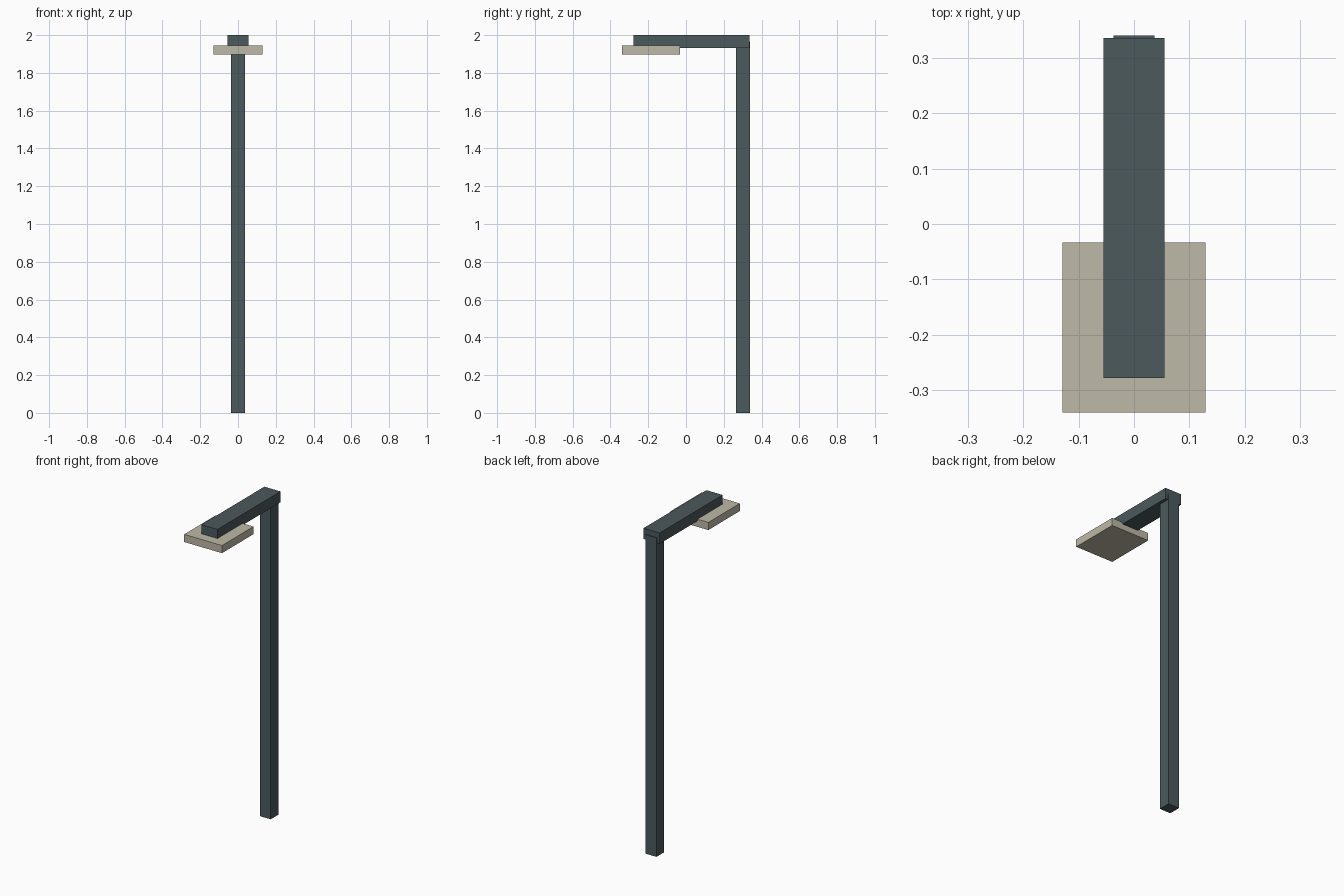
import bpy
import bmesh
from mathutils import Vector

if "Cube" in bpy.data.objects:
    bpy.data.objects.remove(bpy.data.objects["Cube"])


def material(name, color):
    m = bpy.data.materials.new(name)
    m.diffuse_color = (*color, 1)
    m.use_nodes = True
    m.node_tree.nodes["Principled BSDF"].inputs["Base Color"].default_value = m.diffuse_color
    return m


def box(name, lo, hi, mat):
    """Axis-aligned box between two corners."""
    lo, hi = Vector(lo), Vector(hi)
    bm = bmesh.new()
    bmesh.ops.create_cube(bm, size=1)
    bmesh.ops.scale(bm, vec=hi - lo, verts=bm.verts)
    bmesh.ops.translate(bm, vec=(lo + hi) / 2, verts=bm.verts)
    mesh = bpy.data.meshes.new(name)
    bm.to_mesh(mesh)
    bm.free()
    mesh.materials.append(mat)
    ob = bpy.data.objects.new(name, mesh)
    bpy.context.collection.objects.link(ob)
    return ob


steel = material("dark grey steel", (0.072, 0.100, 0.109))
cream = material("pale beige", (0.515, 0.479, 0.385))

# Upright pole at the back
box("pole", (-0.037, 0.266, 0), (0.037, 0.34, 1.966), steel)
# Horizontal arm reaching forward
box("arm", (-0.055, -0.278, 1.933), (0.055, 0.335, 2.0), steel)
# Flat lamp head let slightly into the arm's underside
box("lamp_head", (-0.129, -0.34, 1.897), (0.129, -0.033, 1.944), cream)
